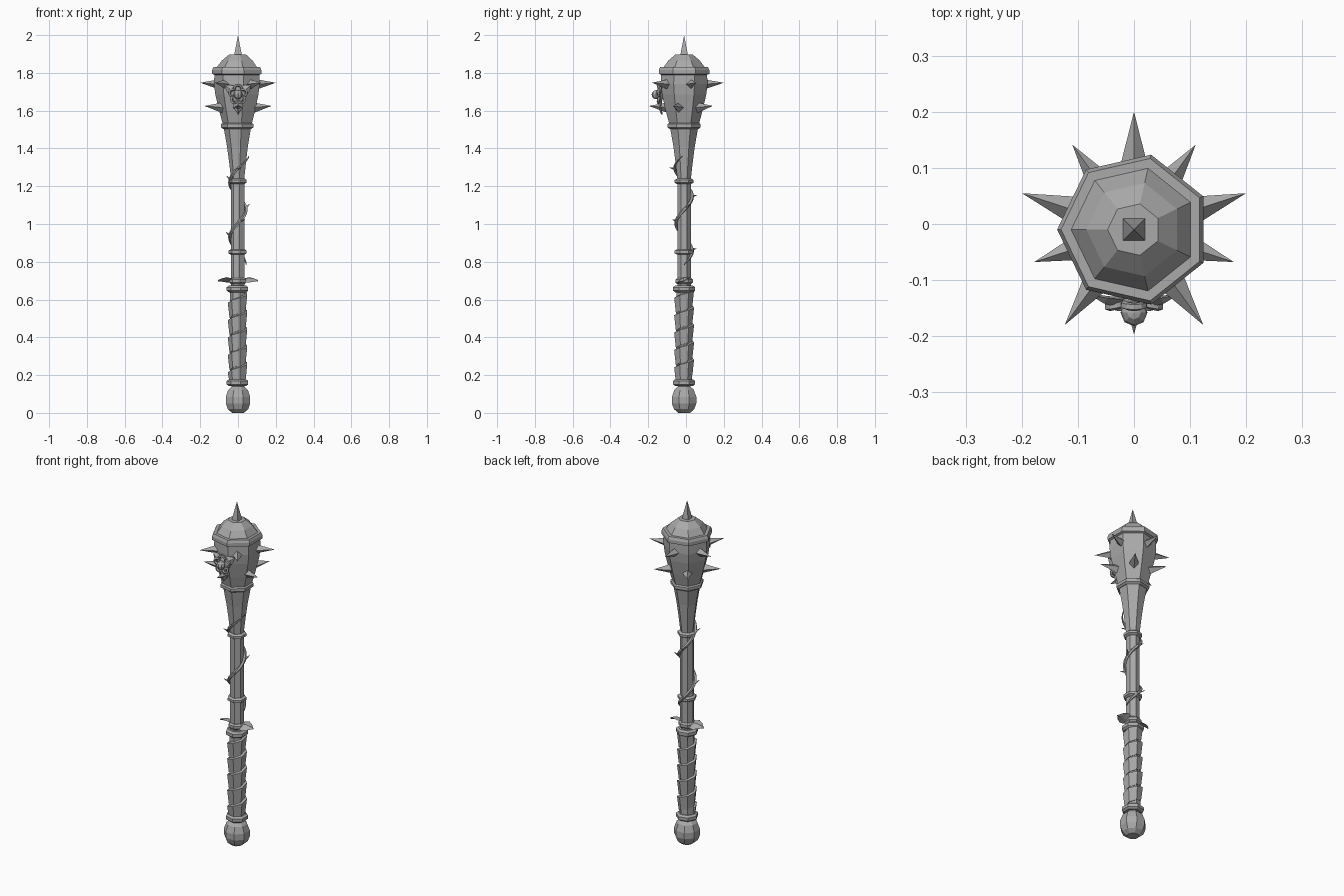
import bpy, bmesh, math
from math import sin, cos, pi, tau, radians
from mathutils import Vector

if "Cube" in bpy.data.objects:
    bpy.data.objects.remove(bpy.data.objects["Cube"])

CY = -0.01            # the shaft axis sits slightly to the front
SIDES = 7
iron = bpy.data.materials.new("grey")
iron.diffuse_color = (0.4, 0.4, 0.4, 1)
iron.use_nodes = True
iron.node_tree.nodes["Principled BSDF"].inputs["Base Color"].default_value = iron.diffuse_color


def finish(name, bm):
    bmesh.ops.recalc_face_normals(bm, faces=bm.faces)
    me = bpy.data.meshes.new(name)
    bm.to_mesh(me)
    bm.free()
    me.materials.append(iron)
    ob = bpy.data.objects.new(name, me)
    bpy.context.collection.objects.link(ob)
    return ob


def bridge(bm, a, b):
    n = len(a)
    for i in range(n):
        bm.faces.new((a[i], a[(i + 1) % n], b[(i + 1) % n], b[i]))


def lathe(name, profile, sides=SIDES, start=pi):
    """Faceted solid of (radius, z) rings around the shaft axis."""
    bm = bmesh.new()
    rings = [[bm.verts.new((r * cos(start + tau * i / sides),
                            CY + r * sin(start + tau * i / sides), z))
              for i in range(sides)] for r, z in profile]
    for a, b in zip(rings, rings[1:]):
        bridge(bm, a, b)
    bm.faces.new(rings[0])
    bm.faces.new(rings[-1])
    return finish(name, bm)


def tube(name, pts, radii, sides=5):
    """Tapered tube through a list of points."""
    bm = bmesh.new()
    rings = []
    for i, p in enumerate(pts):
        t = (pts[min(i + 1, len(pts) - 1)] - pts[max(i - 1, 0)]).normalized()
        ref = Vector((0, 1, 0)) if abs(t.y) < 0.9 else Vector((0, 0, 1))
        u = t.cross(ref).normalized()
        v = t.cross(u)
        rings.append([bm.verts.new(p + radii[i] * (u * cos(tau * k / sides) + v * sin(tau * k / sides)))
                      for k in range(sides)])
    for a, b in zip(rings, rings[1:]):
        bridge(bm, a, b)
    bm.faces.new(rings[0])
    bm.faces.new(rings[-1])
    return finish(name, bm)


def spike(name, base, tip, width):
    """Four-sided pyramid."""
    bm = bmesh.new()
    base, tip = Vector(base), Vector(tip)
    d = (tip - base).normalized()
    u = d.cross(Vector((0, 0, 1)) if abs(d.z) < 0.9 else Vector((0, 1, 0))).normalized()
    v = d.cross(u)
    if abs(d.z) > 0.9:
        u, v = (u + v) * 0.707, (u - v) * 0.707
    ring = [bm.verts.new(base + width * k) for k in (u, v, -u, -v)]
    top = bm.verts.new(tip)
    for i in range(4):
        bm.faces.new((ring[i], ring[(i + 1) % 4], top))
    bm.faces.new(ring)
    return finish(name, bm)


def leaf(name, root, along, across, normal, length, width, thick, droop=0.0):
    """Pointed leaf with a raised midrib."""
    bm = bmesh.new()
    root, a, c, n = (Vector(k) for k in (root, along, across, normal))
    rings = []
    for t, w in ((0, 0.35), (0.25, 0.85), (0.5, 1.0), (0.75, 0.65), (1, 0.03)):
        p = root + a * length * t + n * droop * sin(pi * t)
        h = width / 2 * w
        rings.append([bm.verts.new(q) for q in (p - c * h, p + n * thick * (0.3 + 0.7 * w),
                                                p + c * h, p - n * thick * 0.4)])
    for r, s in zip(rings, rings[1:]):
        bridge(bm, r, s)
    bm.faces.new(rings[0])
    bm.faces.new(rings[-1])
    return finish(name, bm)


# Pommel, grip core, shaft and flared neck
lathe("pommel", [(0.034, 0), (0.058, 0.02), (0.07, 0.05), (0.07, 0.085), (0.056, 0.122),
                 (0.036, 0.14), (0.036, 0.16)], 8, pi / 8)
lathe("grip_core", [(0.042, 0.15), (0.042, 0.66)])
lathe("shaft", [(0.037, 0.65), (0.037, 1.24), (0.046, 1.32), (0.058, 1.41), (0.076, 1.51)])

# Head: swelling body, rim and faceted dome
lathe("head", [(0.078, 1.52), (0.1, 1.6), (0.12, 1.685), (0.127, 1.74), (0.125, 1.79), (0.137, 1.795),
               (0.137, 1.815), (0.13, 1.83), (0.112, 1.83), (0.085, 1.866), (0.047, 1.897)])

# Collars along the handle
for name, z, r, h in (("pommel_collar", 0.16, 0.06, 0.036), ("grip_collar", 0.656, 0.06, 0.036),
                      ("lower_collar", 0.852, 0.051, 0.028), ("upper_collar", 1.226, 0.051, 0.028),
                      ("head_collar", 1.52, 0.09, 0.034)):
    lathe(name, [(r - 0.012, z - h / 2), (r, z - h / 4), (r, z + h / 4), (r - 0.012, z + h / 2)])

# Spiral grip wrap: overlapping faceted strip, wider at its upper edge
bm = bmesh.new()
turns, pitch, z0 = 4.9, 0.092, 0.175
rows = []
for i in range(int(turns * SIDES) + 1):
    a = pi + tau * i / SIDES
    z = z0 + pitch * i / SIDES
    rows.append([bm.verts.new((r * cos(a), CY + r * sin(a), min(max(z + dz, 0.16), 0.65)))
                 for r, dz in ((0.036, -0.04), (0.045, -0.04), (0.054, 0.04), (0.036, 0.046))])
for a, b in zip(rows, rows[1:]):
    bridge(bm, a, b)
bm.faces.new(rows[0])
bm.faces.new(rows[-1])
finish("grip_wrap", bm)


# Thorny vine climbing the shaft
def vine_point(t, extra=0.0):
    """t counts quarter turns from the right side."""
    z = 0.785 + 0.0725 * t
    r = 0.043 + max(0, z - 1.24) * 0.13 + extra
    a = t * pi / 2
    return Vector((r * cos(a), CY + r * sin(a), z))


N = 60
T = 7.9
tube("vine", [vine_point(T * i / N) for i in range(N + 1)],
     [0.009 * min(1, 0.25 + (N - i) / 12, 0.25 + i / 8) for i in range(N + 1)])
for i, t in enumerate((1.1, 2.1, 3.2, 4.15, 5.0, 6.2, 7.0)):
    tip = vine_point(t + 0.15, 0.03) + Vector((0, 0, 0.012 if i % 2 else -0.005))
    spike("thorn", vine_point(t), tip, 0.008)

# Pair of leaves and a twisted stem ring above the grip
for s in (1, -1):
    tilt = radians(22) * s
    leaf("guard_leaf", (0.012 * s, CY, 0.694), (s, 0, 0.06), (0, cos(tilt), sin(tilt)),
         (0, -sin(tilt), cos(tilt)), 0.095, 0.075, 0.012, 0.008)
lathe("leaf_stem", [(0.038, 0.682), (0.047, 0.69), (0.047, 0.705), (0.038, 0.714)])

# Head spikes in two staggered rows of five, plus the crown spike
for row, z, tip_r, base_r, first in (("upper_spike", 1.745, 0.21, 0.1, 90), ("lower_spike", 1.622, 0.187, 0.085, 54)):
    for k in range(5):
        a = radians(first + 72 * k)
        spike(row, (base_r * cos(a), CY + base_r * sin(a), z - 0.006),
              (tip_r * cos(a), CY + tip_r * sin(a), z + 0.003), 0.028)
spike("crown_spike", (0, CY, 1.892), (0, CY, 2.0), 0.029)

# Flower on the front: three leaves, curled petals and a bud
for deg, length in ((35, 0.075), (145, 0.075), (270, 0.095)):
    a = radians(deg)
    leaf("flower_leaf", (0.01 * cos(a), -0.128, 1.685 + 0.01 * sin(a)), (cos(a), 0, sin(a)),
         (-sin(a), 0, cos(a)), (0, -1, 0), length, 0.05, 0.012, 0.006)
for k in range(5):
    a = radians(90 + 72 * k)
    c = Vector((0.03 * cos(a), -0.143, 1.685 + 0.032 * sin(a)))
    pts = [c + Vector((0.018 * cos(a + u), -0.005 * cos(u), 0.018 * sin(a + u)))
           for u in (-2.4 + 0.6 * i for i in range(9))]
    tube("petal", pts, [0.004] + [0.0075] * 7 + [0.004], 5)
for name, y, r, depth in (("bud", -0.158, 0.024, 1.0), ("flower_base", -0.135, 0.042, 0.35)):
    bm = bmesh.new()
    bmesh.ops.create_uvsphere(bm, u_segments=8, v_segments=6, radius=r)
    for v in bm.verts:
        v.co = Vector((v.co.x, v.co.y * depth + y, v.co.z + 1.685))
    finish(name, bm)
